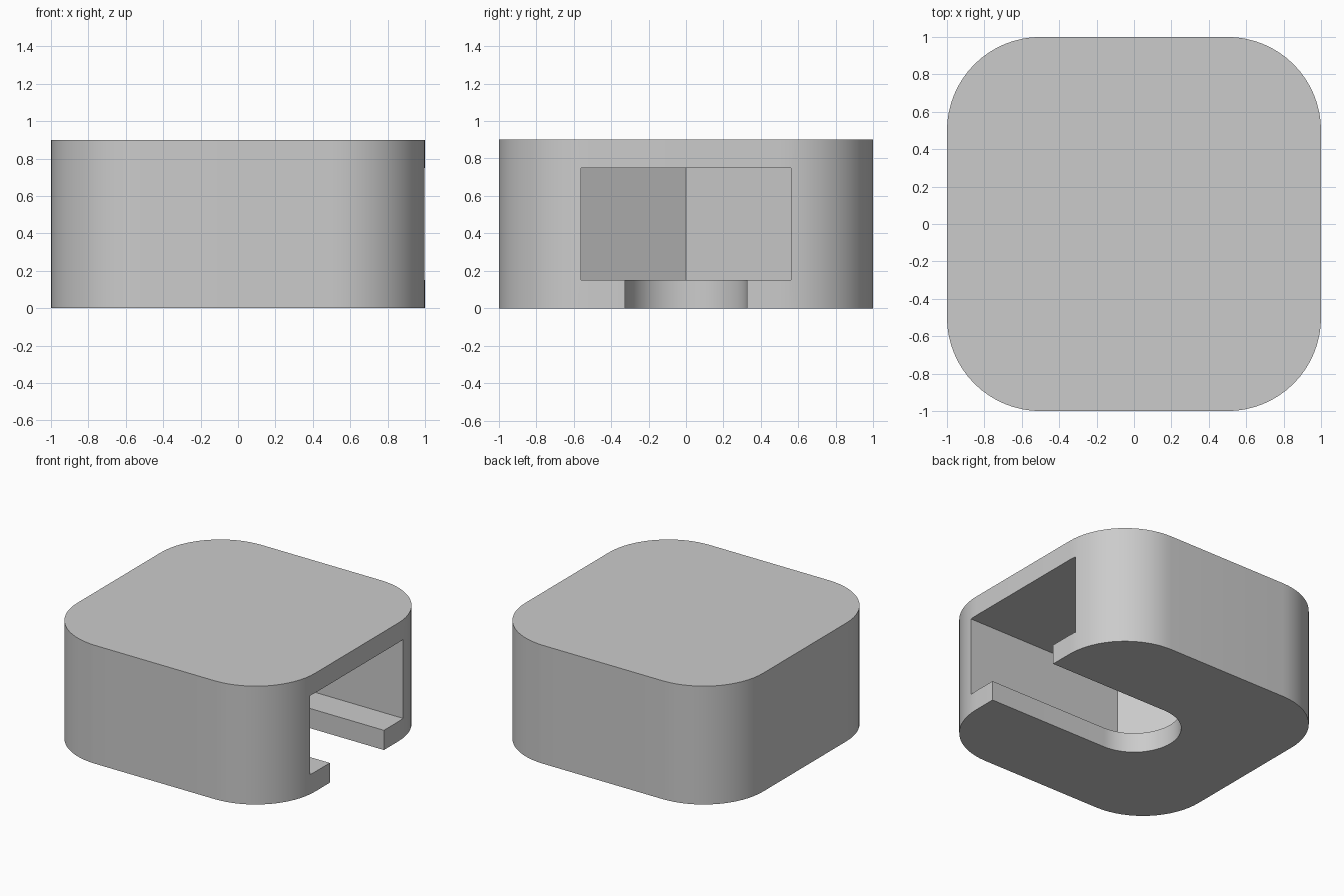
import bpy, bmesh, math

if "Cube" in bpy.data.objects:
    bpy.data.objects.remove(bpy.data.objects["Cube"], do_unlink=True)

grey = bpy.data.materials.new("plain grey")
grey.use_nodes = True
colour = (0.6, 0.6, 0.6, 1)
grey.diffuse_color = colour
grey.node_tree.nodes["Principled BSDF"].inputs["Base Color"].default_value = colour


def arc(cx, cy, r, start, end, steps):
    """Points along an arc, angles in degrees."""
    angles = [math.radians(start + (end - start) * i / steps) for i in range(steps + 1)]
    return [(cx + r * math.cos(a), cy + r * math.sin(a)) for a in angles]


def prism(name, outline, bottom, top):
    """Extrude a counter-clockwise outline from bottom to top."""
    bm = bmesh.new()
    base = bm.faces.new([bm.verts.new((x, y, bottom)) for x, y in outline])
    side = bmesh.ops.extrude_face_region(bm, geom=[base])
    verts = [v for v in side["geom"] if isinstance(v, bmesh.types.BMVert)]
    bmesh.ops.translate(bm, verts=verts, vec=(0, 0, top - bottom))
    bmesh.ops.recalc_face_normals(bm, faces=bm.faces)
    mesh = bpy.data.meshes.new(name)
    bm.to_mesh(mesh)
    bm.free()
    mesh.materials.append(grey)
    obj = bpy.data.objects.new(name, mesh)
    bpy.context.collection.objects.link(obj)
    return obj


# Rounded square block
r = 0.5
corners = [(1 - r, 1 - r, 0), (r - 1, 1 - r, 90), (r - 1, r - 1, 180), (1 - r, r - 1, 270)]
outline = [p for x, y, a in corners for p in arc(x, y, r, a, a + 90, 16)]
body = prism("holder_body", outline, 0, 0.9)

# Pocket with a hexagonal inner end, open on the +x side
half = 0.56
flat = half * math.tan(math.radians(30))
pocket = prism("pocket_cutter",
               [(1.2, half), (-flat, half), (-2 * flat, 0), (-flat, -half), (1.2, -half)],
               0.15, 0.75)

# Narrower round-ended slot through the floor
w = 0.325
slot = prism("slot_cutter", [(1.2, w)] + arc(0, 0, w, 90, 270, 32) + [(1.2, -w)], -0.1, 0.4)

# Cut both openings into the block
bpy.context.view_layer.objects.active = body
for cutter in (pocket, slot):
    cut = body.modifiers.new(cutter.name, "BOOLEAN")
    cut.operation = "DIFFERENCE"
    cut.solver = "EXACT"
    cut.object = cutter
    bpy.ops.object.modifier_apply(modifier=cut.name)
    bpy.data.objects.remove(cutter, do_unlink=True)

# Smooth the rounded walls and keep the rims crisp
bpy.ops.object.select_all(action="DESELECT")
body.select_set(True)
bpy.ops.object.shade_smooth_by_angle(angle=math.radians(25))
